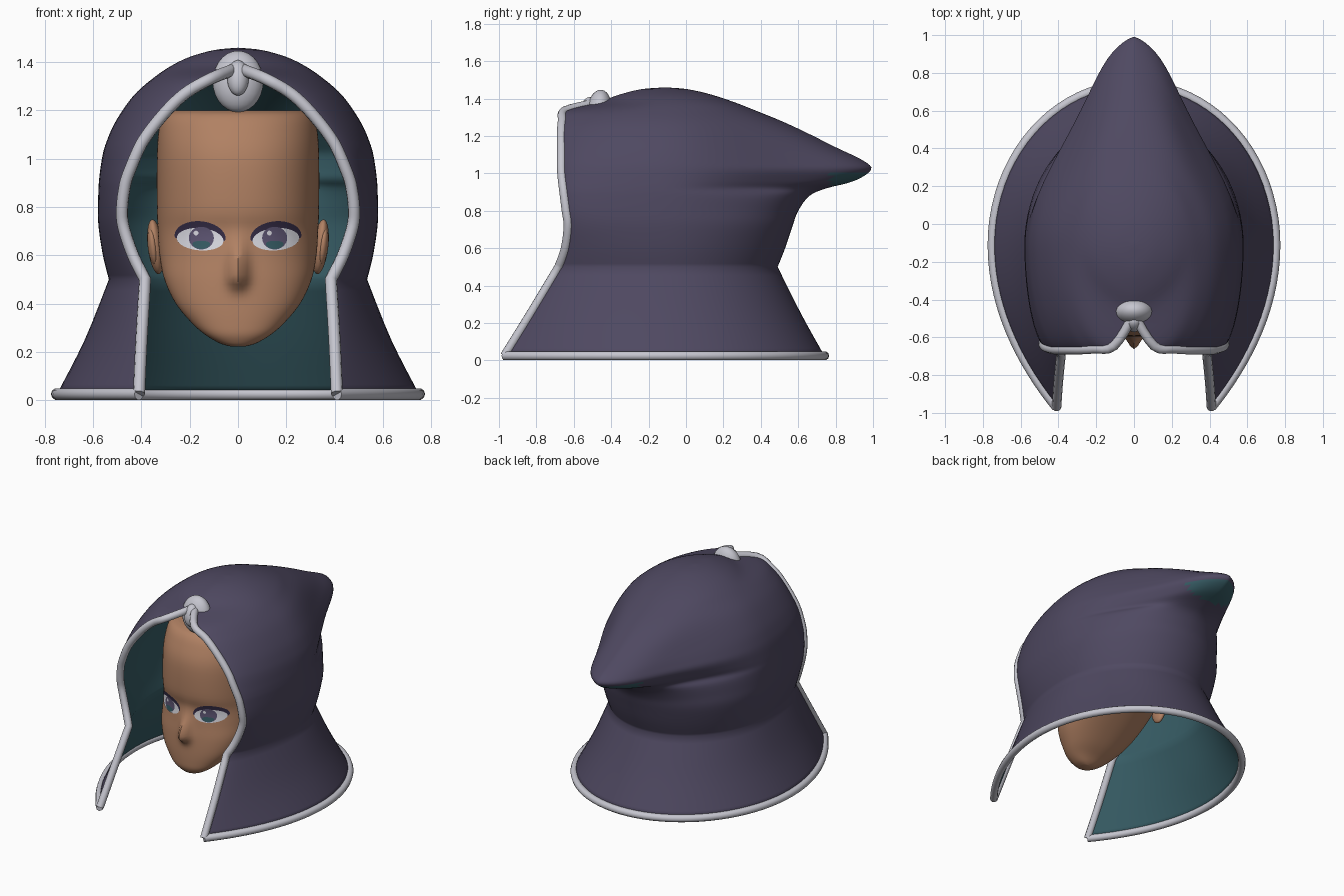
import bpy, bmesh, math
from mathutils import Vector

cube = bpy.data.objects.get("Cube")
if cube:
    bpy.data.objects.remove(cube)


def material(name, rgb):
    m = bpy.data.materials.new(name)
    m.use_nodes = True
    m.diffuse_color = (*rgb, 1)
    m.node_tree.nodes["Principled BSDF"].inputs["Base Color"].default_value = (*rgb, 1)
    return m


PLUM = material("plum cloth", (0.078, 0.066, 0.12))
TEAL = material("teal lining", (0.038, 0.108, 0.13))
SILVER = material("silver trim", (0.56, 0.56, 0.62))
SKIN = material("skin", (0.44, 0.22, 0.125))
WHITE = material("eye white", (0.72, 0.72, 0.78))
DARK = material("lash", (0.035, 0.025, 0.06))
IRIS = material("iris", (0.11, 0.09, 0.17))


def spline(rows, steps):
    """Smooth interpolation through rows of values."""
    out = []
    for i in range(len(rows) - 1):
        a, b, c, d = (rows[min(max(i + k, 0), len(rows) - 1)] for k in (-1, 0, 1, 2))
        for s in range(steps):
            t = s / steps
            out.append([q + 0.5 * t * (r - p + t * (2*p - 5*q + 4*r - u + t * (3*(q - r) + u - p)))
                        for p, q, r, u in zip(a, b, c, d)])
    return out + [list(rows[-1])]


def mesh_object(name, bm, mats, angle=50):
    me = bpy.data.meshes.new(name)
    bm.to_mesh(me)
    bm.free()
    ob = bpy.data.objects.new(name, me)
    bpy.context.collection.objects.link(ob)
    for m in mats:
        me.materials.append(m)
    bpy.ops.object.select_all(action="DESELECT")
    ob.select_set(True)
    bpy.context.view_layer.objects.active = ob
    bpy.ops.object.shade_smooth_by_angle(angle=math.radians(angle))
    return ob


def skin_rings(rings, closed):
    bm = bmesh.new()
    vs = [[bm.verts.new(p) for p in ring] for ring in rings]
    n = len(rings[0])
    for lo, hi in zip(vs, vs[1:]):
        for c in range(n if closed else n - 1):
            d = (c + 1) % n
            bm.faces.new((lo[c], lo[d], hi[d], hi[c]))
    return bm


def tube(name, pts, radius, mat):
    cu = bpy.data.curves.new(name, "CURVE")
    cu.dimensions = "3D"
    cu.bevel_depth, cu.bevel_resolution, cu.use_fill_caps = radius, 3, True
    sp = cu.splines.new("POLY")
    sp.points.add(len(pts) - 1)
    for p, co in zip(sp.points, pts):
        p.co = (*co, 1)
    sp.use_smooth = True
    cu.materials.append(mat)
    bpy.context.collection.objects.link(bpy.data.objects.new(name, cu))


def ellipsoid(name, loc, radii, mat, rot=(0, 0, 0)):
    bm = bmesh.new()
    bmesh.ops.create_uvsphere(bm, u_segments=24, v_segments=14, radius=1)
    bmesh.ops.scale(bm, vec=radii, verts=bm.verts)
    ob = mesh_object(name, bm, [mat], 180)
    ob.location, ob.rotation_euler = loc, rot


# Hood levels: height, half width, opening x, opening y, back y, back taper
cape = [(.025, .75, .41, -.97, .74, 1), (.25, .635, .40, -.83, .615, 1), (.5, .535, .385, -.68, .49, 1)]
crown = [(.5, .535, .385, -.68, .49, 1), (.6, .56, .435, -.645, .53, 1), (.72, .578, .475, -.63, .57, 1),
         (.8, .58, .48, -.64, .60, 1.05), (.88, .578, .47, -.65, .66, 1.15), (.92, .575, .46, -.655, .75, 1.35),
         (.96, .57, .445, -.66, .90, 1.48), (1.02, .56, .42, -.665, .99, 1.5), (1.07, .545, .395, -.665, .945, 1.5),
         (1.14, .515, .345, -.665, .80, 1.42), (1.22, .465, .275, -.665, .64, 1.3), (1.28, .415, .205, -.66, .51, 1.2),
         (1.335, .35, .105, -.645, .375, 1.1), (1.38, .285, 0, -.47, .26, 1), (1.42, .205, 0, -.36, .14, 1),
         (1.45, .1, 0, -.24, .01, 1), (1.46, 0, 0, -.11, -.11, 1)]
levels = spline(cape, 4)[:-1] + spline(crown, 4)


def hood_ring(level, n=20):
    z, w, xe, ye, yb, taper = level
    w, yw = max(w, 0), -.11
    xe = max(xe, 0) if z < 1.38 else 0
    flare = 1.3 + .7 * max(0, 1 - z / .7)
    half = []
    for i in range(n, 0, -1):
        a = math.pi / 2 * i / n
        half.append((xe + (w - xe) * max(math.cos(a), 0) ** flare, yw + (ye - yw) * math.sin(a), z))
    for i in range(n + 1):
        a = math.pi / 2 * i / n
        pinch = 1 - .5 * (taper - 1) * math.sin(2 * a) ** 2
        half.append((w * pinch * max(math.cos(a), 0) ** taper, yw + (yb - yw) * math.sin(a), z))
    return half + [(-x, y, h) for x, y, h in reversed(half[:-1])]


rings = [hood_ring(lv) for lv in levels]
bm = skin_rings(rings, False)
bmesh.ops.remove_doubles(bm, verts=bm.verts, dist=0.0005)
bm.normal_update()
# Lining colour under the tip
for f in bm.faces:
    c = f.calc_center_median()
    if c.y > .78 and c.z < 1.0 and f.normal.z < -.2:
        f.material_index = 1
hood = mesh_object("hood", bm, [PLUM, TEAL], 80)
sol = hood.modifiers.new("lining", "SOLIDIFY")
sol.thickness, sol.offset, sol.material_offset = 0.008, -1, 1

# Trim round the face opening and along the hem
edge = [Vector(r[0]) for r in rings if r[0][2] < 1.3801]
tube("opening_trim", edge + [Vector((-p.x, p.y, p.z)) for p in reversed(edge[:-1])], .025, SILVER)
tube("hem_trim", rings[0], .025, SILVER)

# Clasp at the top of the opening
ellipsoid("clasp_dome", (0, -.465, 1.32), (.105, .07, .128), SILVER, (-.1, 0, 0))
ellipsoid("clasp_bead", (0, -.525, 1.335), (.045, .045, .075), SILVER, (-.25, 0, 0))

# Head levels: height, half width, front y, back y
head_rows = [(.222, .03, -.55, -.48), (.235, .075, -.57, -.46), (.27, .135, -.59, -.42), (.32, .192, -.595, -.35),
             (.4, .258, -.595, -.25), (.5, .305, -.59, -.12), (.6, .325, -.58, .02), (.7, .332, -.575, .1),
             (.8, .336, -.595, .15), (1.0, .336, -.59, .15), (1.12, .328, -.55, .12), (1.18, .305, -.51, .07),
             (1.2, .265, -.46, .03)]
head_levels = spline(head_rows, 5)
ROUND = 2.2


def nose(x, z):
    return .075 * math.exp(-(x / .04) ** 2 - ((z - .51) / (.045 if z < .51 else .12)) ** 2)


def face_y(x, z):
    """Front surface of the head at a given x and z."""
    for a, b in zip(head_levels, head_levels[1:]):
        if a[0] <= z <= b[0]:
            t = (z - a[0]) / (b[0] - a[0])
            w, f, k = (p + (q - p) * t for p, q in zip(a[1:], b[1:]))
            m = (f + k) / 2
            return m + (f - m) * max(0, 1 - (abs(x) / w) ** ROUND) ** (1 / ROUND) - nose(x, z)
    return -.5


def head_ring(level, n=128):
    z, w, f, k = level
    ring = []
    for i in range(n):
        a = 2 * math.pi * i / n
        c, s = math.cos(a), math.sin(a)
        x = w * math.copysign(abs(c) ** (2 / ROUND), c)
        y = (f + k) / 2 + (k - f) / 2 * math.copysign(abs(s) ** (2 / ROUND), s)
        ring.append((x, y - (nose(x, z) if s < 0 else 0), z))
    return ring


head_rings = [head_ring(lv) for lv in head_levels]
bm = skin_rings(head_rings, True)
bmesh.ops.holes_fill(bm, edges=[e for e in bm.edges if e.is_boundary], sides=0)
bmesh.ops.recalc_face_normals(bm, faces=bm.faces)
mesh_object("head", bm, [SKIN])


def plate(name, outline, mat, lift):
    """Thin patch that follows the face; outline is a list of (x, z)."""
    cx = sum(p[0] for p in outline) / len(outline)
    cz = sum(p[1] for p in outline) / len(outline)
    patch = []
    for k in (1, .8, .6, .4, .2, .01):
        ring = [(cx + (x - cx) * k, cz + (z - cz) * k) for x, z in outline]
        patch.append([(x, face_y(x, z) - lift, z) for x, z in ring])
    bm = skin_rings(patch, True)
    bm.faces.new([v for v in list(bm.verts)[-len(outline):]])
    bm.normal_update()
    if sum(f.normal.y for f in bm.faces) > 0:
        bmesh.ops.reverse_faces(bm, faces=bm.faces)
    mesh_object(name, bm, [mat])


def almond(side, cx, cz, rx, up, down, tilt=0, n=32):
    pts = []
    for i in range(n):
        a = 2 * math.pi * i / n
        s, dx = math.sin(a), rx * math.cos(a)
        pts.append((side * (cx + dx), cz + (up if s > 0 else down) * s + tilt * dx))
    return pts


for side, label in ((1, "left"), (-1, "right")):
    plate(label + "_lash", almond(side, .157, .675, .106, .066, .03, .06), DARK, .004)
    plate(label + "_eye_white", almond(side, .157, .665, .097, .048, .045, .06), WHITE, .006)
    plate(label + "_iris", almond(side, .152, .672, .052, .046, .048), IRIS, .008)
    plate(label + "_iris_glow", almond(side, .152, .648, .037, .012, .022), TEAL, .009)
    plate(label + "_eye_glint", almond(1, side * .152 - .022, .692, .01, .01, .01), WHITE, .0095)
    # Ear with a raised inner fold
    ellipsoid(label + "_ear", (side * .342, -.15, .635), (.032, .065, .115), SKIN, (.15, side * .12, 0))
    ellipsoid(label + "_ear_fold", (side * .352, -.175, .635), (.022, .045, .08), SKIN, (.15, side * .12, 0))
